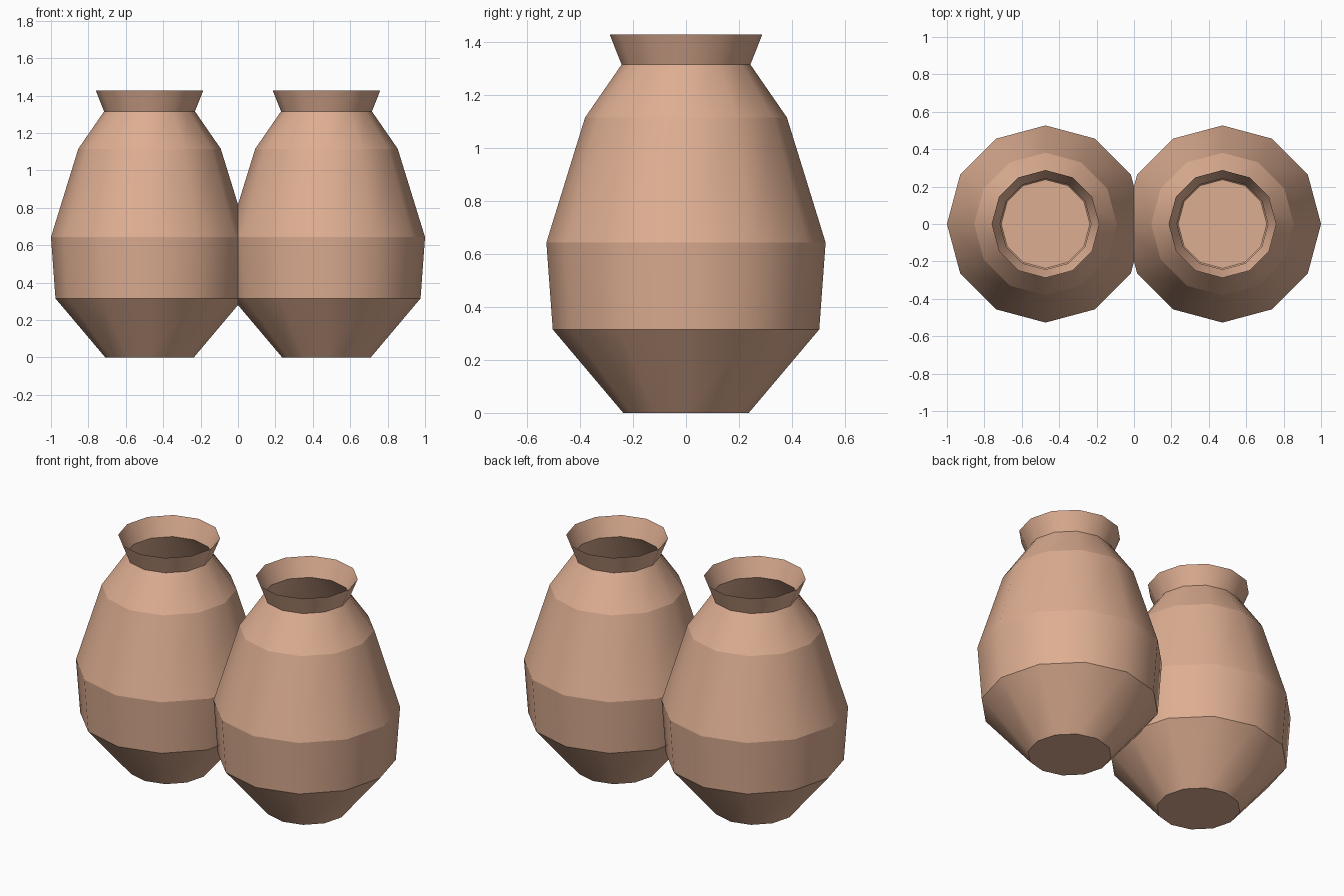
import bpy
import bmesh
from math import cos, sin, tau

cube = bpy.data.objects.get("Cube")
if cube:
    bpy.data.objects.remove(cube, do_unlink=True)

SIDES = 12
SPACING = 0.473
# Radius and height of each ring, from the foot up to the flared lip
PROFILE = [(0.237, 0), (0.503, 0.315), (0.527, 0.643),
           (0.381, 1.115), (0.243, 1.315), (0.288, 1.428)]

clay = bpy.data.materials.new("terracotta")
clay.use_nodes = True
colour = (0.73, 0.423, 0.287, 1)
clay.diffuse_color = colour
clay.node_tree.nodes["Principled BSDF"].inputs["Base Color"].default_value = colour


def make_jar(name, x):
    bm = bmesh.new()
    rings = [[bm.verts.new((r * cos(tau * i / SIDES), r * sin(tau * i / SIDES), z))
              for i in range(SIDES)] for r, z in PROFILE]

    # Thin open wall, smooth around the jar
    for low, high in zip(rings, rings[1:]):
        for i in range(SIDES):
            j = (i + 1) % SIDES
            bm.faces.new((low[i], low[j], high[j], high[i])).smooth = True

    # Flat base
    bm.faces.new(rings[0][::-1])

    # Crisp horizontal creases between the bands
    for edge in bm.edges:
        a, b = edge.verts
        if abs(a.co.z - b.co.z) < 0.001:
            edge.smooth = False

    mesh = bpy.data.meshes.new(name)
    bm.to_mesh(mesh)
    bm.free()
    mesh.materials.append(clay)
    jar = bpy.data.objects.new(name, mesh)
    jar.location.x = x
    bpy.context.collection.objects.link(jar)


make_jar("left_jar", SPACING)
make_jar("right_jar", -SPACING)
